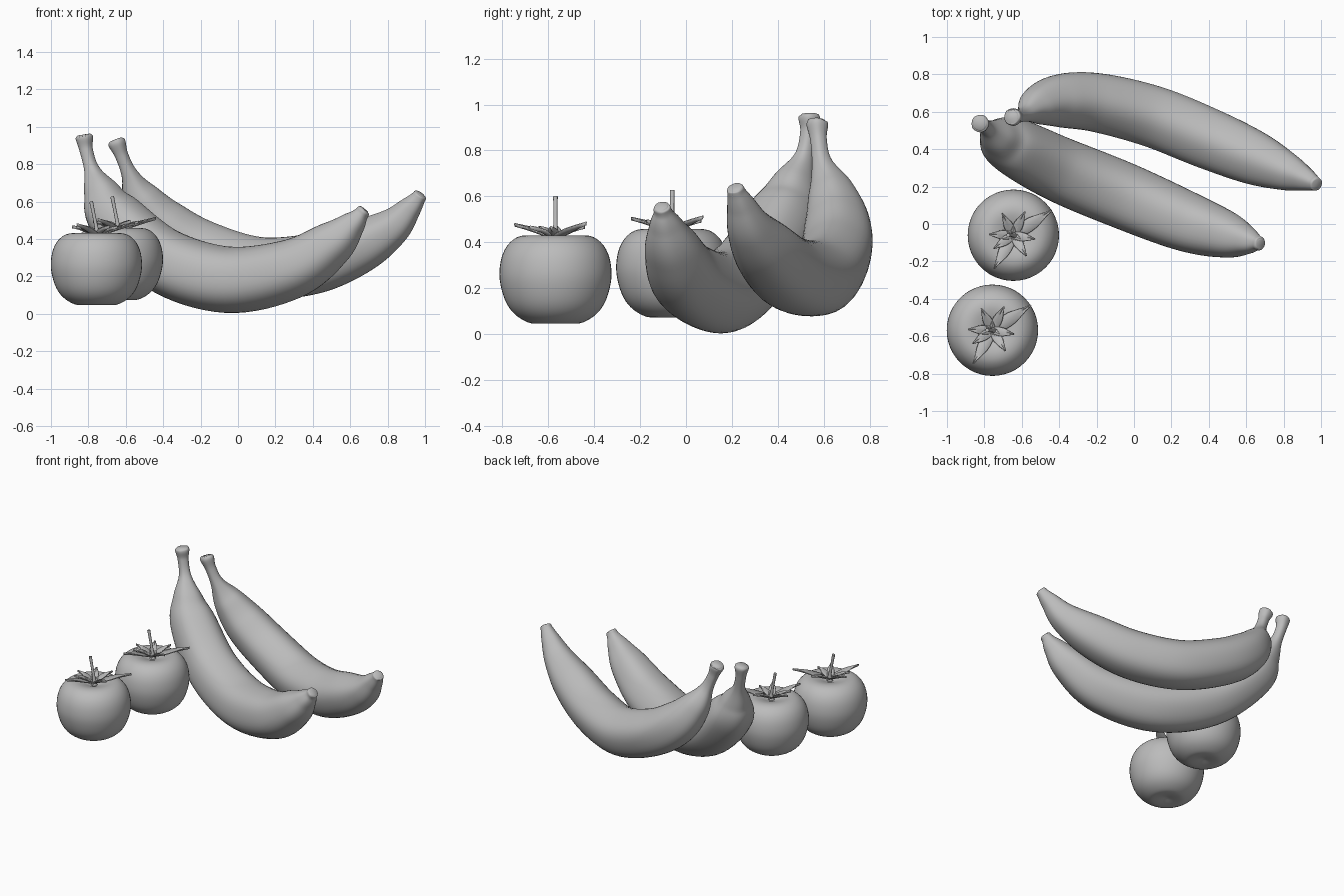
import bpy, math
from mathutils import Vector

if "Cube" in bpy.data.objects:
    bpy.data.objects.remove(bpy.data.objects["Cube"])

grey = bpy.data.materials.new("plain_grey")
grey.diffuse_color = (0.5, 0.5, 0.5, 1)
grey.use_nodes = True
grey.node_tree.nodes["Principled BSDF"].inputs["Base Color"].default_value = grey.diffuse_color


def make(name, verts, faces, angle=60):
    me = bpy.data.meshes.new(name)
    me.from_pydata([tuple(v) for v in verts], [], faces)
    me.materials.append(grey)
    ob = bpy.data.objects.new(name, me)
    bpy.context.collection.objects.link(ob)
    bpy.ops.object.select_all(action='DESELECT')
    bpy.context.view_layer.objects.active = ob
    ob.select_set(True)
    bpy.ops.object.mode_set(mode='EDIT')
    bpy.ops.mesh.select_all(action='SELECT')
    bpy.ops.mesh.normals_make_consistent(inside=False)
    bpy.ops.object.mode_set(mode='OBJECT')
    bpy.ops.object.shade_smooth_by_angle(angle=math.radians(angle))
    return ob


def spline(pts, steps):
    """Catmull-Rom curve through points of any dimension."""
    pts = [Vector(p) for p in pts]
    p = [2 * pts[0] - pts[1]] + pts + [2 * pts[-1] - pts[-2]]
    out = []
    for i in range(1, len(p) - 2):
        a, b, c, d = p[i - 1:i + 3]
        for s in range(steps):
            t = s / steps
            out.append(0.5 * (2 * b + (c - a) * t + (2 * a - 5 * b + 4 * c - d) * t * t
                              + (3 * b - a - 3 * c + d) * t ** 3))
    return out + [pts[-1]]


def tube(name, pts, sides=40, ridge=0.0, steps=8):
    """Swept tube through (x, y, z, radius) points, softly five-sided if ridged."""
    path = spline(pts, steps)
    n = len(path)
    pos = [p.to_3d() for p in path]
    verts, faces, side = [], [], Vector((0.4, 1, 0))
    for i in range(n):
        tan = (pos[min(i + 1, n - 1)] - pos[max(i - 1, 0)]).normalized()
        side = (side - tan * side.dot(tan)).normalized()
        up = tan.cross(side)
        for k in range(sides):
            a = 2 * math.pi * k / sides
            r = path[i][3] * (1 + ridge * math.cos(5 * a))
            verts.append(pos[i] + (side * math.cos(a) + up * math.sin(a)) * r)
    for i in range(n - 1):
        for k in range(sides):
            j = (k + 1) % sides
            faces.append((i * sides + k, i * sides + j, (i + 1) * sides + j, (i + 1) * sides + k))
    faces += [tuple(range(sides))[::-1], tuple(range((n - 1) * sides, n * sides))]
    return make(name, verts, faces)


# Bananas: stem tip, neck, curved body, blossom end
tube("front_banana", [
    (-.825, .537, .958, .034), (-.822, .537, .94, .047), (-.812, .533, .875, .036),
    (-.782, .512, .77, .042), (-.735, .47, .655, .095), (-.655, .42, .51, .15),
    (-.4, .29, .285, .173), (-.06, .15, .183, .177), (.28, .01, .24, .16),
    (.5, -.06, .375, .122), (.61, -.09, .478, .072), (.655, -.1, .53, .042),
    (.672, -.105, .552, .036), (.677, -.106, .558, .024)], ridge=.018)
tube("back_banana", [
    (-.655, .573, .93, .034), (-.648, .572, .912, .047), (-.622, .577, .845, .036),
    (-.58, .592, .745, .045), (-.52, .632, .62, .1), (-.4, .66, .475, .142),
    (-.2, .65, .345, .157), (.1, .575, .245, .164), (.4, .455, .265, .162),
    (.65, .35, .36, .143), (.82, .278, .46, .102), (.915, .24, .56, .064),
    (.96, .22, .615, .042), (.973, .214, .636, .036), (.977, .212, .642, .024)], ridge=.018)

# Tomato outline (radius, height) and leaves (angle, length)
PROFILE = [(0, .062), (.07, .048), (.12, .052), (.18, .09), (.22, .15), (.243, .24),
           (.238, .32), (.214, .38), (.175, .418), (.13, .431), (.08, .424), (.03, .406), (0, .402)]
LEAVES = [(33, .245), (240, .205), (117, .13), (64, .14), (178, .13),
          (214, .125), (302, .13), (350, .115)]


def tomato(name, x, y, z):
    sides = 48
    prof = spline(PROFILE, 4)
    # round body with a shallow dimple
    verts = [(x, y, z + prof[0].y)]
    for p in prof[1:-1]:
        for k in range(sides):
            a = 2 * math.pi * k / sides
            verts.append((x + p.x * math.cos(a), y + p.x * math.sin(a), z + p.y))
    verts.append((x, y, z + prof[-1].y))
    last, rings, faces = len(verts) - 1, len(prof) - 2, []
    for k in range(sides):
        j = (k + 1) % sides
        faces.append((0, 1 + j, 1 + k))
        for i in range(rings - 1):
            b = 1 + i * sides
            faces.append((b + k, b + j, b + sides + j, b + sides + k))
        b = 1 + (rings - 1) * sides
        faces.append((b + k, b + j, last))
    make(name + "_body", verts, faces)

    # pointed leaves curling up from the stem
    verts, faces, n = [], [], 8
    for deg, length in LEAVES:
        a = math.radians(deg)
        d = Vector((math.cos(a), math.sin(a), 0))
        s = Vector((-d.y, d.x, 0))
        b = len(verts)
        for i in range(n + 1):
            t = i / n
            w = (.012 + .10 * length * math.sin(math.pi * min(1, t * .9 + .1))) * (1 - t ** 3) + .001
            h = z + .418 + .03 * math.sin(math.pi * t * .6) + length * .15 * t * t
            c = Vector((x, y, h)) + d * (length * t)
            drop = Vector((0, 0, .006))
            verts += [c + s * w + drop, c - drop, c - s * w + drop]
        for i in range(n):
            q = b + i * 3
            faces += [(q, q + 3, q + 4, q + 1), (q + 1, q + 4, q + 5, q + 2)]
    leaves = make(name + "_leaves", verts, faces)
    mod = leaves.modifiers.new("thickness", 'SOLIDIFY')
    mod.thickness = .006
    mod.offset = 0

    # thin leaning stem
    tube(name + "_stem", [(x + .004, y, z + .40, .022), (x + .003, y, z + .44, .012),
                          (x - .01, y, z + .51, .009), (x - .028, y, z + .60, .010)], 16)


tomato("front_tomato", -.757, -.568, 0)
tomato("back_tomato", -.645, -.06, .027)
